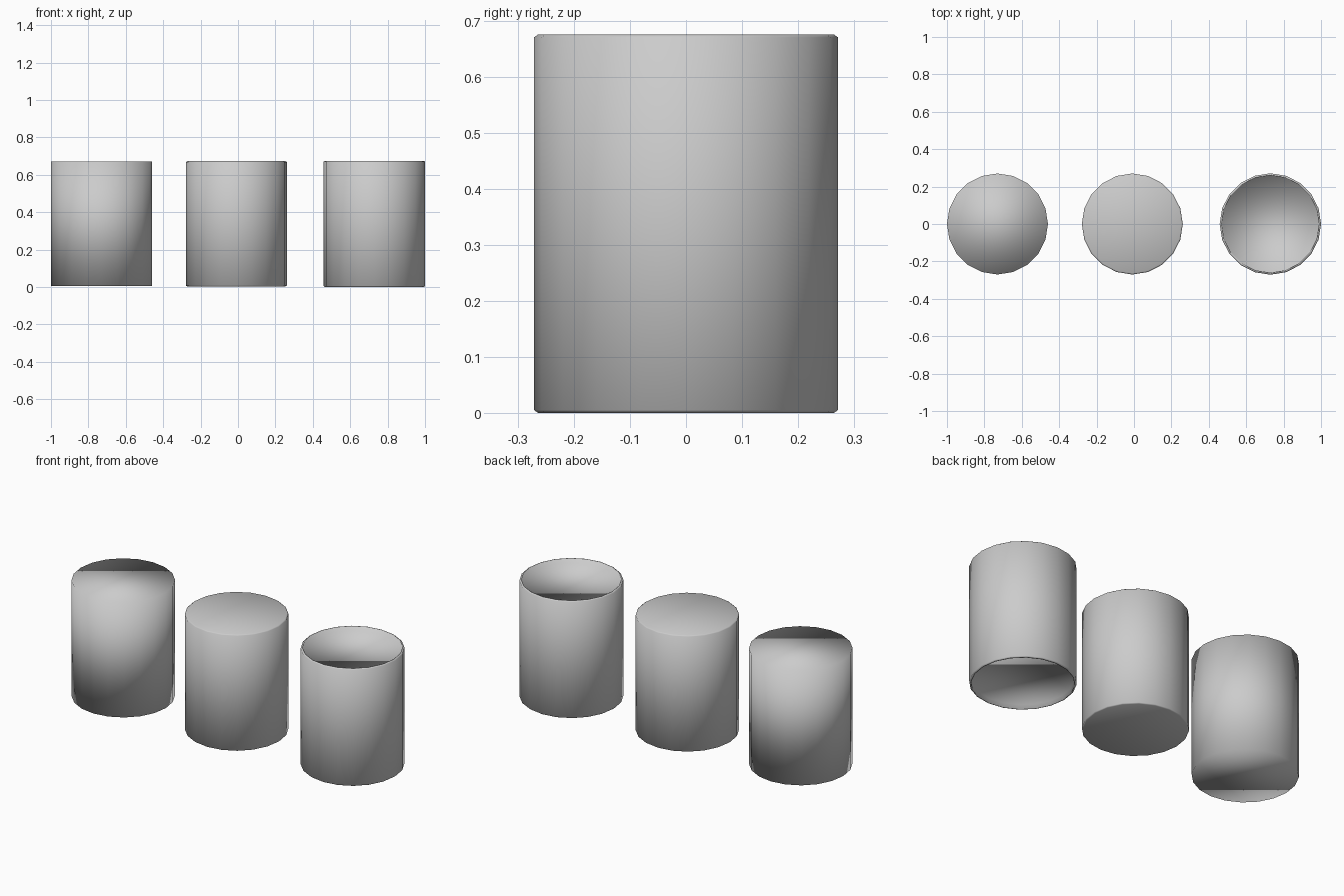
import bpy
import bmesh
import math

if "Cube" in bpy.data.objects:
    bpy.data.objects.remove(bpy.data.objects["Cube"])

SIDES = 20


def make_can(name, x, profile):
    """Revolve (radius, z) rings into a closed can with flat end discs."""
    bm = bmesh.new()
    rings = []
    for r, z in profile:
        rings.append([bm.verts.new((r * math.cos(2 * math.pi * i / SIDES),
                                    r * math.sin(2 * math.pi * i / SIDES), z))
                      for i in range(SIDES)])
    for a, b in zip(rings, rings[1:]):
        for i in range(SIDES):
            j = (i + 1) % SIDES
            bm.faces.new((a[i], a[j], b[j], b[i]))
    bm.faces.new(rings[0][::-1])
    bm.faces.new(rings[-1])
    for f in bm.faces:
        f.smooth = True
    mesh = bpy.data.meshes.new(name)
    bm.to_mesh(mesh)
    bm.free()
    obj = bpy.data.objects.new(name, mesh)
    obj.location.x = x
    bpy.context.collection.objects.link(obj)
    return obj


# Plain low-detail can
make_can("simple_can", -0.73, [(0.27, 0.006), (0.27, 0.67)])

# Can with slightly chamfered ends
make_can("chamfered_can", -0.009,
         [(0.263, 0.004), (0.27, 0.008), (0.27, 0.668), (0.263, 0.673)])

# Detailed can: thin chamfered rims around recessed ends
lower = [(0.258, 0.025), (0.26, 0.0), (0.264, 0.0), (0.271, 0.005)]
upper = [(r, 0.675 - z) for r, z in reversed(lower)]
make_can("rimmed_can", 0.729, lower + upper)
